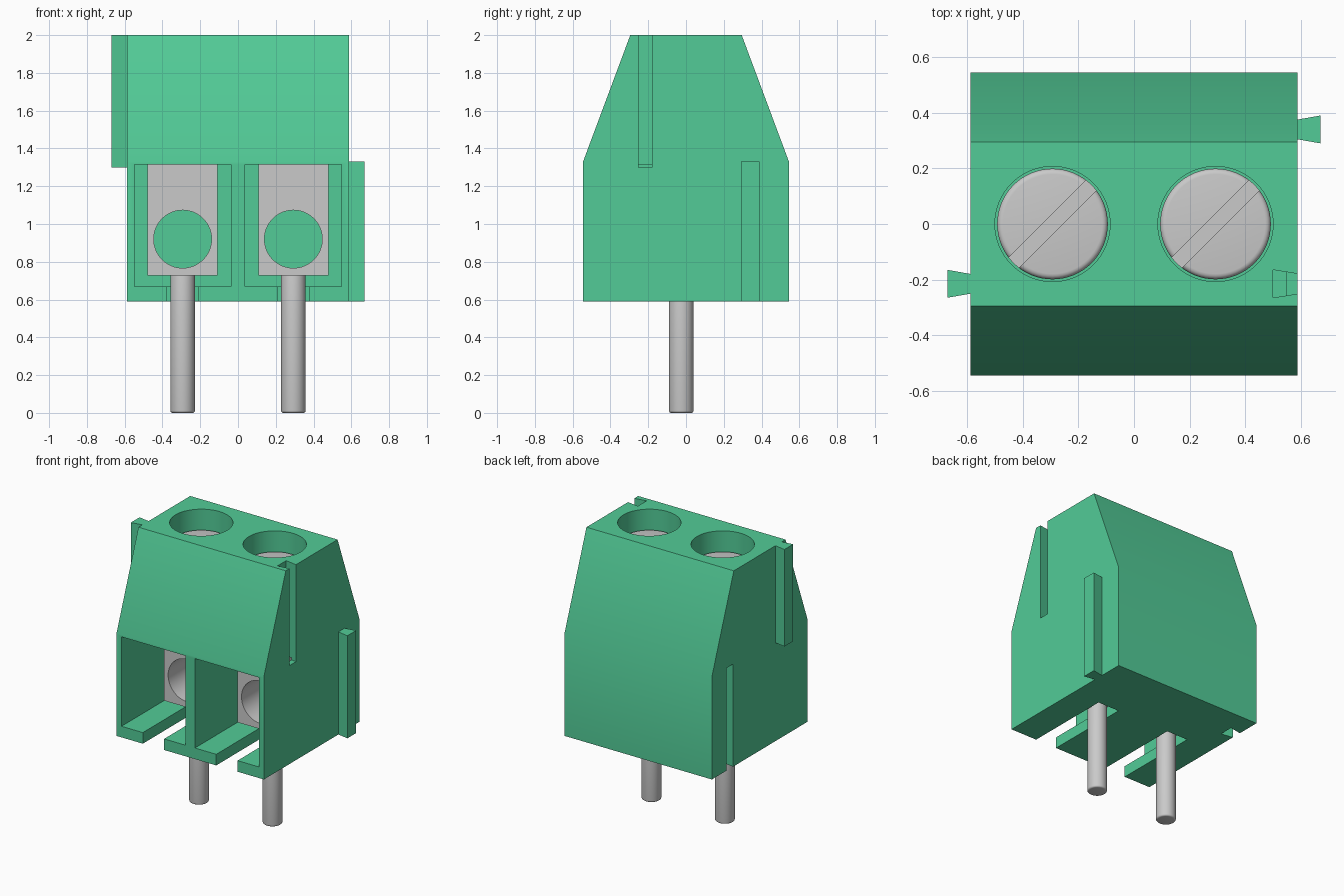
import bpy, bmesh, math
from mathutils import Vector

cube = bpy.data.objects.get("Cube")
if cube:
    bpy.data.objects.remove(cube, do_unlink=True)


def make_material(name, rgb):
    m = bpy.data.materials.new(name)
    m.use_nodes = True
    m.diffuse_color = (*rgb, 1)
    m.node_tree.nodes["Principled BSDF"].inputs["Base Color"].default_value = (*rgb, 1)
    return m


GREEN = make_material("green plastic", (0.085, 0.60, 0.31))
METAL = make_material("grey metal", (0.59, 0.59, 0.59))


def add_object(name, bm, mat):
    bmesh.ops.recalc_face_normals(bm, faces=bm.faces)
    mesh = bpy.data.meshes.new(name)
    bm.to_mesh(mesh)
    bm.free()
    mesh.materials.append(mat)
    ob = bpy.data.objects.new(name, mesh)
    bpy.context.collection.objects.link(ob)
    return ob


def prism(name, points, offset, mat):
    """Extrude a closed outline of 3D points along an offset."""
    bm = bmesh.new()
    face = bm.faces.new([bm.verts.new(p) for p in points])
    ext = bmesh.ops.extrude_face_region(bm, geom=[face])["geom"]
    bmesh.ops.translate(bm, vec=Vector(offset),
                        verts=[v for v in ext if isinstance(v, bmesh.types.BMVert)])
    return add_object(name, bm, mat)


def box(name, lo, hi, mat):
    (x0, y0, z0), (x1, y1, z1) = lo, hi
    return prism(name, [(x0, y0, z0), (x1, y0, z0), (x1, y1, z0), (x0, y1, z0)],
                 (0, 0, z1 - z0), mat)


def cylinder(name, r, z0, z1, x, y, mat, bevel=0.0):
    """Upright cylinder with optionally rounded rims."""
    bm = bmesh.new()
    bmesh.ops.create_cone(bm, cap_ends=True, segments=64, radius1=r, radius2=r, depth=z1 - z0)
    bmesh.ops.translate(bm, verts=bm.verts, vec=(x, y, (z0 + z1) / 2))
    if bevel:
        rims = [e for e in bm.edges if abs(e.verts[0].co.z - e.verts[1].co.z) < 1e-5]
        bmesh.ops.bevel(bm, geom=rims, offset=bevel, segments=4, profile=0.5, affect='EDGES')
    return add_object(name, bm, mat)


def activate(ob):
    bpy.ops.object.select_all(action='DESELECT')
    ob.select_set(True)
    bpy.context.view_layer.objects.active = ob


def cut(ob, cutter):
    activate(ob)
    mod = ob.modifiers.new("cut", 'BOOLEAN')
    mod.operation = 'DIFFERENCE'
    mod.solver = 'EXACT'
    mod.object = cutter
    bpy.ops.object.modifier_apply(modifier=mod.name)
    bpy.data.objects.remove(cutter, do_unlink=True)


def smooth(ob):
    activate(ob)
    bpy.ops.object.shade_smooth_by_angle(angle=math.radians(35))


def dovetail(name, x_in, x_out, y, half_in, half_out, z0, z1, mat=GREEN):
    return prism(name, [(x_in, y - half_in, z0), (x_out, y - half_out, z0),
                        (x_out, y + half_out, z0), (x_in, y + half_in, z0)],
                 (0, 0, z1 - z0), mat)


W, BASE, TOP = 0.588, 0.59, 2.0
PITCH = 0.293

# Housing with sloping front and back
housing = prism("housing", [(-W, -0.545, BASE), (-W, 0.545, BASE), (-W, 0.545, 1.33),
                            (-W, 0.295, TOP), (-W, -0.295, TOP), (-W, -0.545, 1.33)],
                (2 * W, 0, 0), GREEN)

# Wire chambers, floor slots and screw wells
for s in (-1, 1):
    x = s * PITCH
    cut(housing, box("chamber_cutter", (x - 0.255, -0.7, 0.67), (x + 0.255, 0.11, 1.315), GREEN))
    cut(housing, box("slot_cutter", (x - 0.085, -0.7, 0.5), (x + 0.085, 0.09, 0.75), GREEN))
    cut(housing, cylinder("well_cutter", 0.207, 1.6, 2.2, x, 0, GREEN))

# Dovetail grooves, wider inside
cut(housing, dovetail("groove_cutter", 0.50, 0.60, -0.215, 0.05, 0.034, 1.30, 2.1))
cut(housing, dovetail("groove_cutter", -0.50, -0.60, 0.34, 0.05, 0.034, 0.5, 1.33))
smooth(housing)

# Dovetail rails, wider outside
dovetail("upper_rail", -0.58, -0.67, -0.215, 0.034, 0.05, 1.30, TOP)
dovetail("lower_rail", 0.58, 0.67, 0.34, 0.034, 0.05, BASE, 1.33)

# Metal fittings for each terminal
for side, s in (("right", -1), ("left", 1)):
    x = s * PITCH
    clamp = box(side + "_clamp", (x - 0.185, -0.16, 0.727), (x + 0.185, 0.109, 1.314), METAL)
    ring = [(x + 0.153 * math.cos(a), -0.4, 0.92 + 0.153 * math.sin(a))
            for a in (i * math.tau / 64 for i in range(64))]
    cut(clamp, prism("hole_cutter", ring, (0, 0.8, 0), METAL))
    smooth(clamp)

    pin = cylinder(side + "_pin", 0.065, 0, 0.74, x, -0.025, METAL, bevel=0.012)
    smooth(pin)

    screw = cylinder(side + "_screw", 0.199, 1.59, 1.86, x, 0, METAL, bevel=0.02)
    d, w = 0.3, 0.0265
    corners = [(d, -w), (d, w), (-d, w), (-d, -w)]
    c = math.sqrt(0.5)
    slot = [(x + c * (u - v), c * (u + v), 1.80) for u, v in corners]
    cut(screw, prism("driver_slot_cutter", slot, (0, 0, 0.2), METAL))
    smooth(screw)
